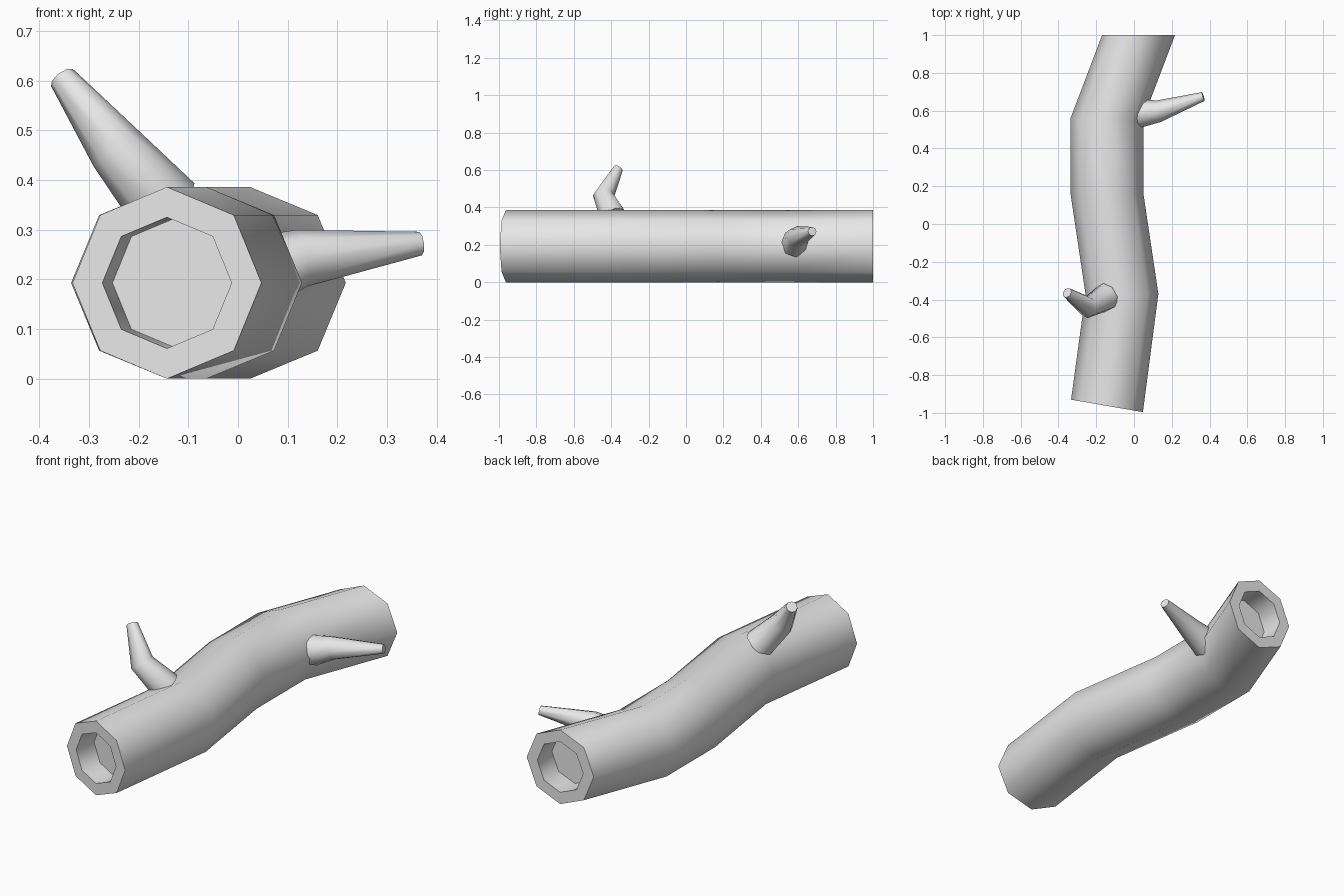
import bpy
import bmesh
from math import cos, sin, pi, radians
from mathutils import Vector

cube = bpy.data.objects.get("Cube")
if cube:
    bpy.data.objects.remove(cube, do_unlink=True)

SIDES = 8
GREY = (0.8, 0.8, 0.8, 1.0)
wood = bpy.data.materials.new("plain grey wood")
wood.use_nodes = True
wood.diffuse_color = GREY
wood.node_tree.nodes["Principled BSDF"].inputs["Base Color"].default_value = GREY


def tube(name, rings, up):
    """Skin octagonal rings given as (centre, normal, radius) and cap both ends."""
    bm = bmesh.new()
    loops = []
    for centre, normal, radius in rings:
        n = Vector(normal).normalized()
        side = n.cross(Vector(up)).normalized()
        top = side.cross(n)
        loops.append([bm.verts.new(Vector(centre) + radius * (cos(a) * side + sin(a) * top))
                      for a in (2 * pi * i / SIDES for i in range(SIDES))])
    for a, b in zip(loops, loops[1:]):
        for i in range(SIDES):
            j = (i + 1) % SIDES
            bm.faces.new((a[i], a[j], b[j], b[i]))
    bm.faces.new(loops[0])
    bm.faces.new(loops[-1])
    bmesh.ops.recalc_face_normals(bm, faces=bm.faces)
    mesh = bpy.data.meshes.new(name)
    bm.to_mesh(mesh)
    bm.free()
    mesh.materials.append(wood)
    obj = bpy.data.objects.new(name, mesh)
    bpy.context.collection.objects.link(obj)
    bpy.ops.object.select_all(action='DESELECT')
    obj.select_set(True)
    bpy.context.view_layer.objects.active = obj
    bpy.ops.object.shade_smooth_by_angle(angle=radians(50))
    return obj


def branch(name, points, radii, up):
    """Tapered branch with its middle ring mitred at the bend."""
    base, bend, tip = (Vector(p) for p in points)
    d1, d2 = (bend - base).normalized(), (tip - bend).normalized()
    return tube(name, list(zip((base, bend, tip), (d1, d1 + d2, d2), radii)), up)


# Hollow-ended trunk: floor and rim of each recess join the outer skin
R, HOLE, DEPTH = 0.193, 0.132, 0.12
Z = R
front_n = Vector((0.17, 0.985, 0)).normalized()
back_n = Vector((0, 1, 0))
front = Vector((-0.143, -0.963, Z))
back = Vector((0.024, 1.0, Z))
tube("log_trunk", [
    (front + front_n * DEPTH, front_n, HOLE),
    (front, front_n, HOLE),
    (front, front_n, R),
    ((-0.064, -0.37, Z), back_n, R),
    ((-0.143, 0.16, Z), back_n, R),
    ((-0.143, 0.56, Z), back_n, R),
    (back, back_n, R),
    (back, back_n, HOLE),
    (back - back_n * DEPTH, back_n, HOLE),
], (0, 0, 1))

# Broken side branches
branch("upper_branch",
       [(-0.145, -0.385, 0.345), (-0.245, -0.44, 0.463), (-0.354, -0.364, 0.606)],
       (0.075, 0.058, 0.028), (0, 1, 0))
branch("side_branch",
       [(0.02, 0.585, 0.208), (0.13, 0.597, 0.243), (0.367, 0.675, 0.272)],
       (0.078, 0.058, 0.024), (0, 0, 1))
